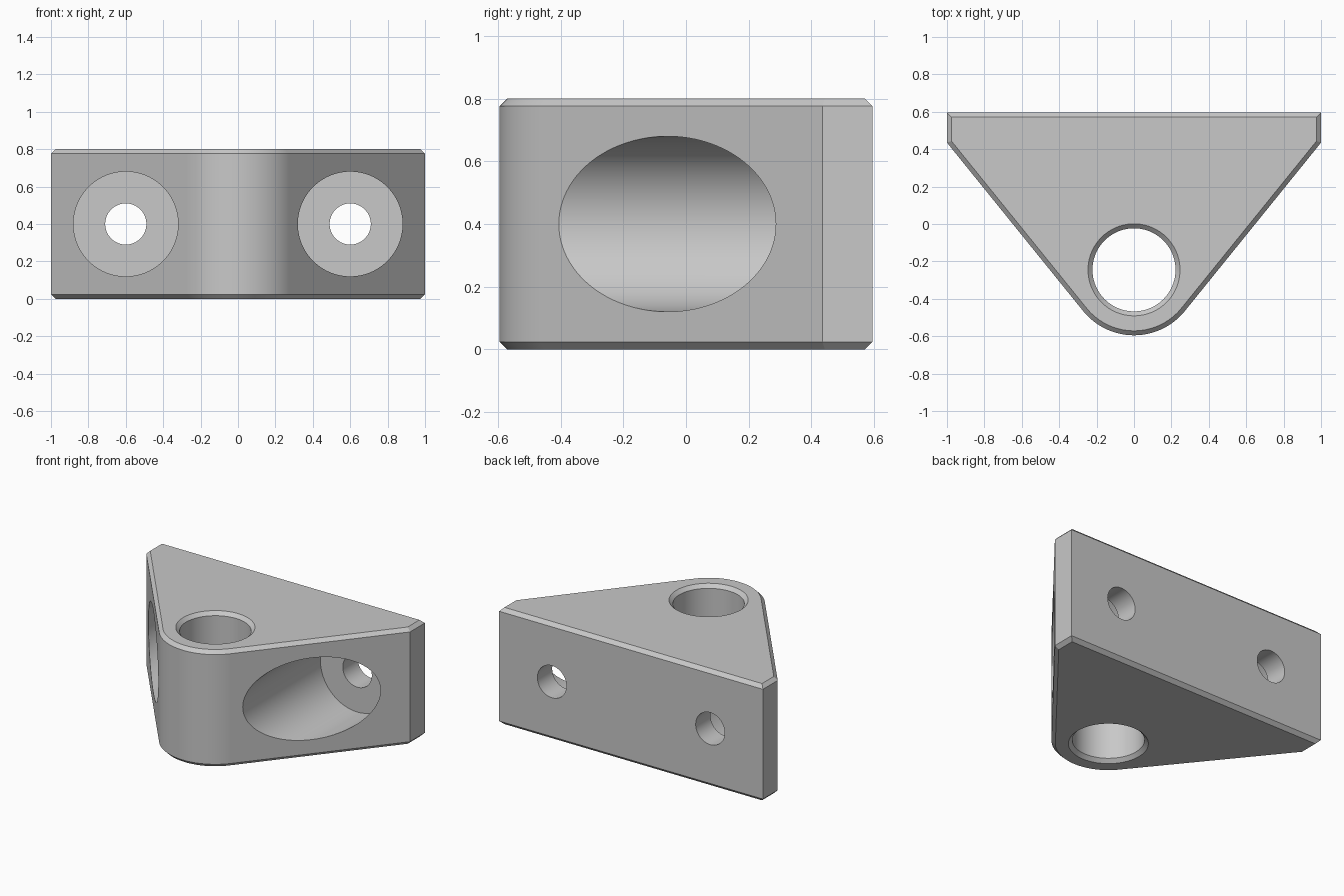
import bpy, bmesh, math
from mathutils import Vector, Matrix

cube = bpy.data.objects.get("Cube")
if cube:
    bpy.data.objects.remove(cube, do_unlink=True)

HEIGHT, BACK, SHOULDER = 0.8, 0.595, 0.435
NOSE_Y, NOSE_R, CHAMFER = -0.245, 0.35, 0.024
PIN_R, BOLT_X, BOLT_R, RECESS_R = 0.222, 0.6, 0.11, 0.28

grey = bpy.data.materials.new("plain grey")
grey.use_nodes = True
colour = (0.58, 0.58, 0.58, 1)
grey.diffuse_color = colour
grey.node_tree.nodes["Principled BSDF"].inputs["Base Color"].default_value = colour


def loft(name, rings):
    """Join equal-length closed rings of points and cap both ends."""
    bm = bmesh.new()
    loops = [[bm.verts.new(p) for p in ring] for ring in rings]
    n = len(loops[0])
    for a, b in zip(loops, loops[1:]):
        for i in range(n):
            j = (i + 1) % n
            bm.faces.new((a[i], a[j], b[j], b[i]))
    bm.faces.new(loops[0][::-1])
    bm.faces.new(loops[-1])
    bmesh.ops.recalc_face_normals(bm, faces=bm.faces)
    mesh = bpy.data.meshes.new(name)
    bm.to_mesh(mesh)
    bm.free()
    mesh.materials.append(grey)
    obj = bpy.data.objects.new(name, mesh)
    bpy.context.collection.objects.link(obj)
    return obj


def lathe(name, profile, matrix, segments=96):
    """Turn (radius, distance) pairs around the z axis, then place them."""
    rings = []
    for r, d in profile:
        angles = [math.tau * i / segments for i in range(segments)]
        rings.append([matrix @ Vector((r * math.cos(a), r * math.sin(a), d)) for a in angles])
    return loft(name, rings)


def inset(points, amount):
    """Move a counter-clockwise outline inward by an even amount."""
    result = []
    for i, p in enumerate(points):
        e1 = (p - points[i - 1]).normalized()
        e2 = (points[(i + 1) % len(points)] - p).normalized()
        n1, n2 = Vector((e1.y, -e1.x)), Vector((e2.y, -e2.x))
        result.append(p - (n1 + n2) * (amount / (1 + n1.dot(n2))))
    return result


# Outline: flat back, short shoulders, tangent flanks and a round nose
to_shoulder = Vector((1, SHOULDER - NOSE_Y))
tangent = math.atan2(to_shoulder.y, to_shoulder.x) - math.acos(NOSE_R / to_shoulder.length)
start, steps = math.pi - tangent, 48
sweep = math.pi + 2 * tangent
outline = [Vector((1, SHOULDER)), Vector((1, BACK)), Vector((-1, BACK)), Vector((-1, SHOULDER))]
for i in range(steps + 1):
    a = start + sweep * i / steps
    outline.append(Vector((NOSE_R * math.cos(a), NOSE_Y + NOSE_R * math.sin(a))))

# Body with chamfered top and bottom rims
small = inset(outline, CHAMFER)
levels = [(small, 0), (outline, CHAMFER), (outline, HEIGHT - CHAMFER), (small, HEIGHT)]
body = loft("bracket_body", [[(p.x, p.y, z) for p in pts] for pts, z in levels])

# Pin bore with flared ends
flare = PIN_R + CHAMFER
over = 0.1
cutters = [lathe("pin_bore_cutter", [
    (flare + over, -over), (flare, 0), (PIN_R, CHAMFER),
    (PIN_R, HEIGHT - CHAMFER), (flare, HEIGHT), (flare + over, HEIGHT + over)],
    Matrix.Translation((0, NOSE_Y, 0)))]

# Bolt holes with wide recesses opening through the flanks
for side in (-1, 1):
    place = Matrix.Translation((side * BOLT_X, 0, HEIGHT / 2)) @ Matrix.Rotation(-math.pi / 2, 4, "X")
    cutters.append(lathe("bolt_hole_cutter", [
        (RECESS_R, -1), (RECESS_R, SHOULDER), (BOLT_R, SHOULDER), (BOLT_R, 1)], place))

bpy.ops.object.select_all(action="DESELECT")
bpy.context.view_layer.objects.active = body
body.select_set(True)
for cutter in cutters:
    cutter.hide_render = True
    cut = body.modifiers.new("cut", "BOOLEAN")
    cut.operation, cut.solver, cut.object = "DIFFERENCE", "EXACT", cutter
    bpy.ops.object.modifier_apply(modifier=cut.name)
    bpy.data.objects.remove(cutter, do_unlink=True)

# Smooth curved walls, crisp edges
bpy.ops.object.shade_smooth_by_angle(angle=math.radians(25))
weighted = body.modifiers.new("flat face normals", "WEIGHTED_NORMAL")
weighted.keep_sharp = True
